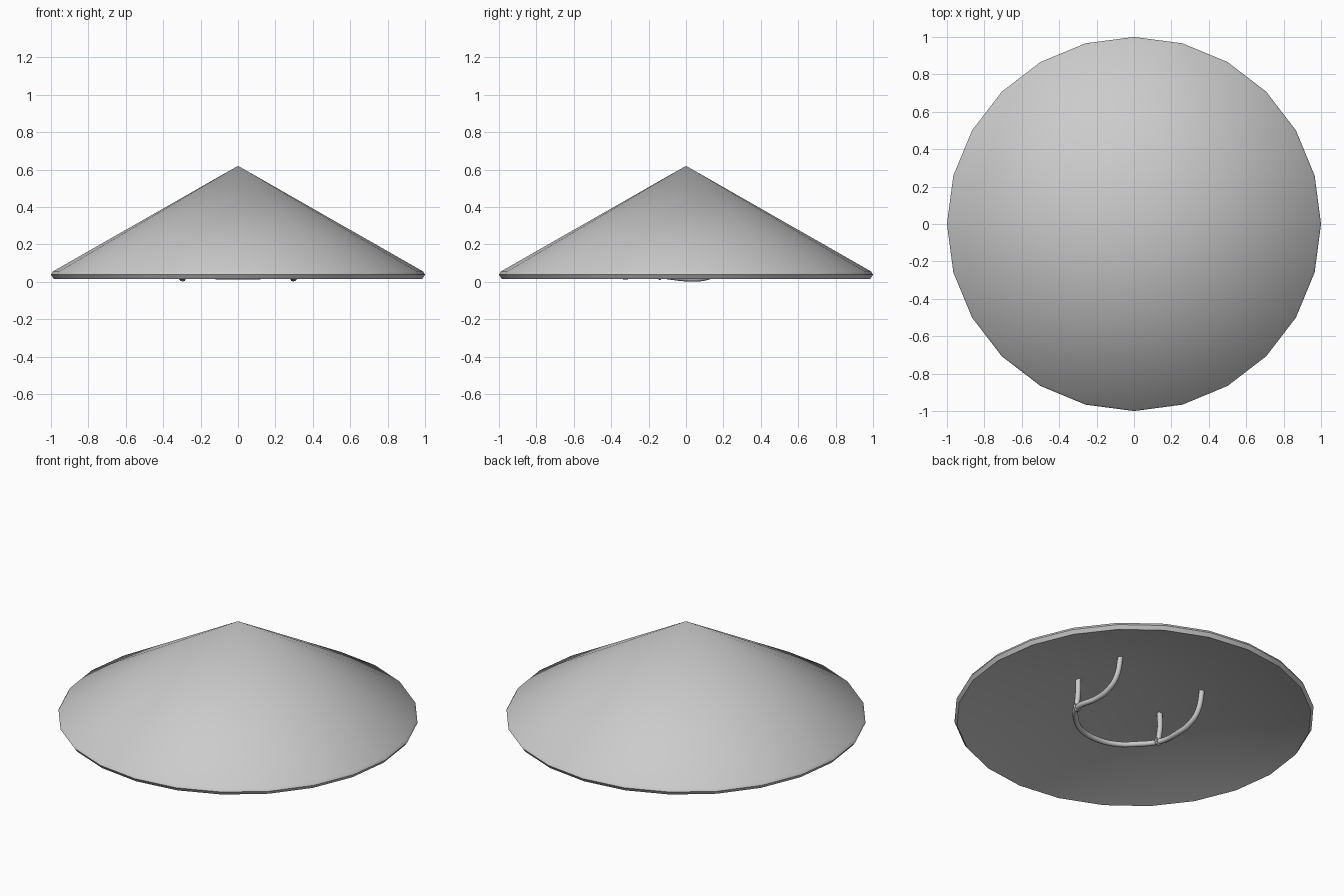
import bpy, bmesh, math
from mathutils import Vector

if "Cube" in bpy.data.objects:
    bpy.data.objects.remove(bpy.data.objects["Cube"], do_unlink=True)

grey = bpy.data.materials.new("plain_grey")
grey.use_nodes = True
grey.diffuse_color = (0.6, 0.6, 0.6, 1)
grey.node_tree.nodes["Principled BSDF"].inputs["Base Color"].default_value = (0.6, 0.6, 0.6, 1)


def finish(obj, angle):
    bpy.ops.object.select_all(action="DESELECT")
    obj.select_set(True)
    bpy.context.view_layer.objects.active = obj
    bpy.ops.object.shade_smooth_by_angle(angle=math.radians(angle))


def lathe(name, profile, sides):
    """Revolve (radius, z) points around z, closing onto the axis at both ends."""
    bm = bmesh.new()
    verts = [bm.verts.new((r, 0, z)) for r, z in profile]
    edges = [bm.edges.new(pair) for pair in zip(verts, verts[1:])]
    bmesh.ops.spin(bm, geom=verts + edges, cent=(0, 0, 0), axis=(0, 0, 1),
                   angle=math.tau, steps=sides, use_duplicate=False)
    bmesh.ops.remove_doubles(bm, verts=bm.verts, dist=0.0005)
    bmesh.ops.recalc_face_normals(bm, faces=bm.faces)
    mesh = bpy.data.meshes.new(name)
    bm.to_mesh(mesh)
    bm.free()
    obj = bpy.data.objects.new(name, mesh)
    bpy.context.collection.objects.link(obj)
    mesh.materials.append(grey)
    finish(obj, 30)


def cord(name, points, thickness=0.016):
    """Round cord along a smooth path, turned into a mesh."""
    curve = bpy.data.curves.new(name, "CURVE")
    curve.dimensions = "3D"
    curve.bevel_depth = thickness
    curve.bevel_resolution = 2
    curve.resolution_u = 5
    curve.use_fill_caps = True
    spline = curve.splines.new("BEZIER")
    spline.bezier_points.add(len(points) - 1)
    for bp, co in zip(spline.bezier_points, points):
        bp.co = co
        bp.handle_left_type = bp.handle_right_type = "AUTO"
    curve.materials.append(grey)
    obj = bpy.data.objects.new(name, curve)
    bpy.context.collection.objects.link(obj)
    bpy.ops.object.select_all(action="DESELECT")
    obj.select_set(True)
    bpy.context.view_layer.objects.active = obj
    bpy.ops.object.convert(target="MESH")
    finish(bpy.context.object, 50)


# Conical hat: outer slope, rounded rim, shallower underside
lathe("hat_cone", [(0, 0.62), (0.99, 0.055), (1.0, 0.038), (0.985, 0.016), (0, 0.3)], 24)

# Chin cord: from the back of one side, round the front, to the other side
half = [(0.295, 0.24, 0.215), (0.295, 0.195, 0.075), (0.295, 0.12, 0.028),
        (0.295, 0.04, 0.017), (0.295, -0.14, 0.033), (0.225, -0.235, 0.035),
        (0.13, -0.305, 0.03)]
mirrored = [(-x, y, z) for x, y, z in reversed(half)]
cord("chin_cord", half + [(0, -0.33, 0.027)] + mirrored)

# Front side cords and the knots tying them to the chin cord
for side, sx in (("left", 1), ("right", -1)):
    cord(side + "_front_cord", [(sx * 0.295, -0.13, 0.22), (sx * 0.297, -0.13, 0.12),
                                (sx * 0.295, -0.145, 0.035)])
    bpy.ops.mesh.primitive_torus_add(
        major_segments=12, minor_segments=6, major_radius=0.018, minor_radius=0.008,
        location=(sx * 0.295, -0.14, 0.035), rotation=(math.radians(90), 0, 0))
    knot = bpy.context.object
    knot.name = side + "_knot"
    knot.data.materials.append(grey)
    finish(knot, 50)
